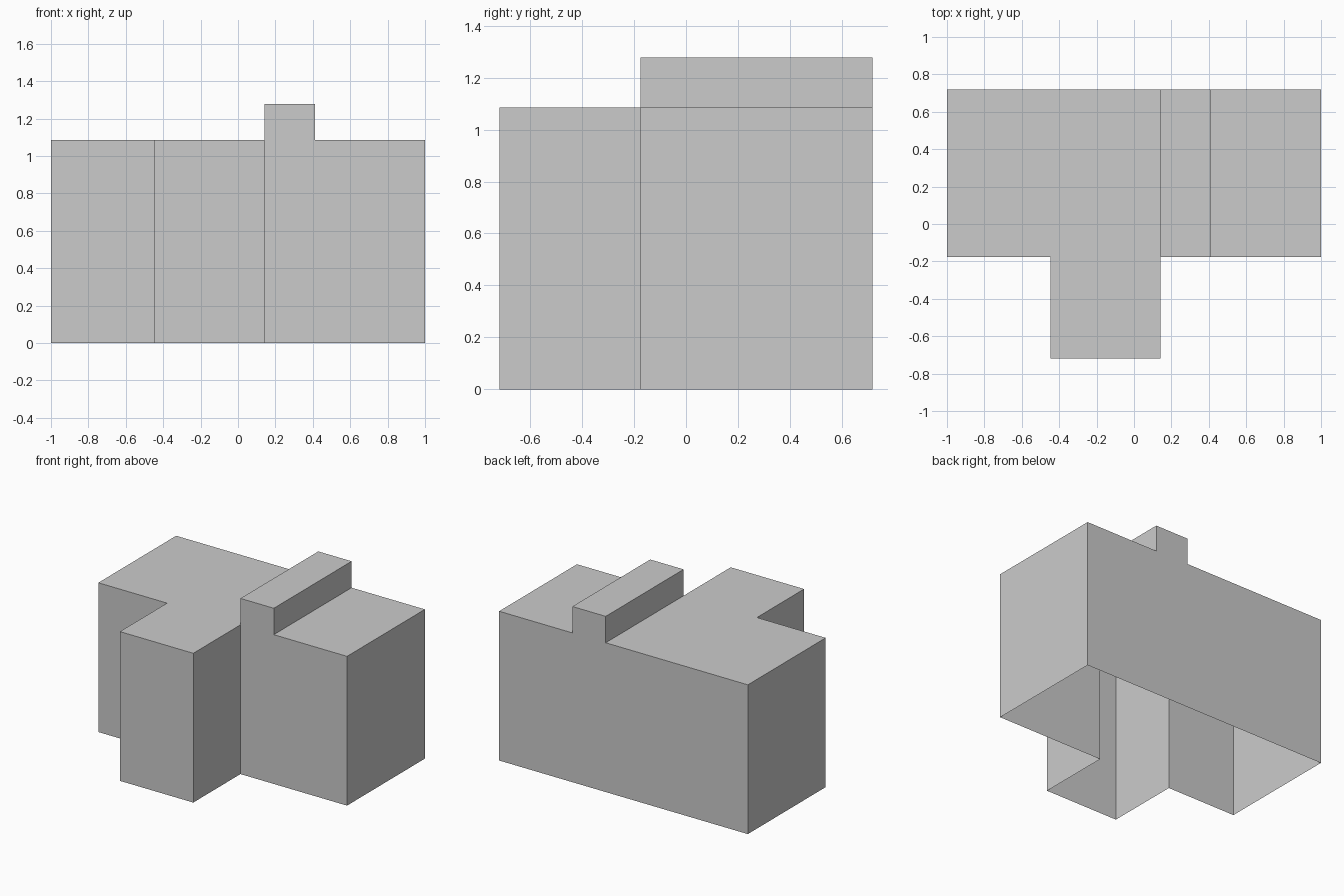
import bpy
import bmesh

cube = bpy.data.objects.get("Cube")
if cube:
    bpy.data.objects.remove(cube, do_unlink=True)

grey = bpy.data.materials.new("plain_grey")
grey.use_nodes = True
colour = (0.6, 0.6, 0.6, 1)
grey.diffuse_color = colour
grey.node_tree.nodes["Principled BSDF"].inputs["Base Color"].default_value = colour

# Main levels of the building shell
LEFT, RIGHT = -1.0, 1.0
WING_A, WING_B = -0.447, 0.143
RIDGE_END = 0.411
FRONT, STEP, BACK = -0.718, -0.176, 0.718
ROOF, TOP = 1.085, 1.277

bm = bmesh.new()


def face(points):
    bm.faces.new([bm.verts.new(p) for p in points])


def wall(a, b, low, high):
    face([(*a, low), (*b, low), (*b, high), (*a, high)])


def gable(y, outline):
    face([(x, y, z) for x, z in outline])


def roof(z, outline):
    face([(x, y, z) for x, y in outline])


# Outer walls around the left block and front wing, then the right end
path = [(LEFT, BACK), (LEFT, STEP), (WING_A, STEP),
        (WING_A, FRONT), (WING_B, FRONT), (WING_B, STEP)]
for a, b in zip(path, path[1:]):
    wall(a, b, 0, ROOF)
wall((RIGHT, STEP), (RIGHT, BACK), 0, ROOF)

# Front and back walls that rise into the ridge
right_edge = [(RIGHT, 0), (RIGHT, ROOF), (RIDGE_END, ROOF),
              (RIDGE_END, TOP), (WING_B, TOP)]
gable(STEP, [(WING_B, 0)] + right_edge)
gable(BACK, ([(LEFT, 0)] + right_edge + [(WING_B, ROOF), (LEFT, ROOF)])[::-1])

# Ridge sides
wall((WING_B, BACK), (WING_B, STEP), ROOF, TOP)
wall((RIDGE_END, STEP), (RIDGE_END, BACK), ROOF, TOP)

# Flat roofs; the underside stays open
roof(ROOF, path + [(WING_B, BACK)])
for x0, x1, z in ((WING_B, RIDGE_END, TOP), (RIDGE_END, RIGHT, ROOF)):
    roof(z, [(x0, STEP), (x1, STEP), (x1, BACK), (x0, BACK)])

bmesh.ops.remove_doubles(bm, verts=bm.verts, dist=0.0001)
mesh = bpy.data.meshes.new("building_shell")
bm.to_mesh(mesh)
bm.free()
mesh.materials.append(grey)
shell = bpy.data.objects.new("building_shell", mesh)
bpy.context.collection.objects.link(shell)
